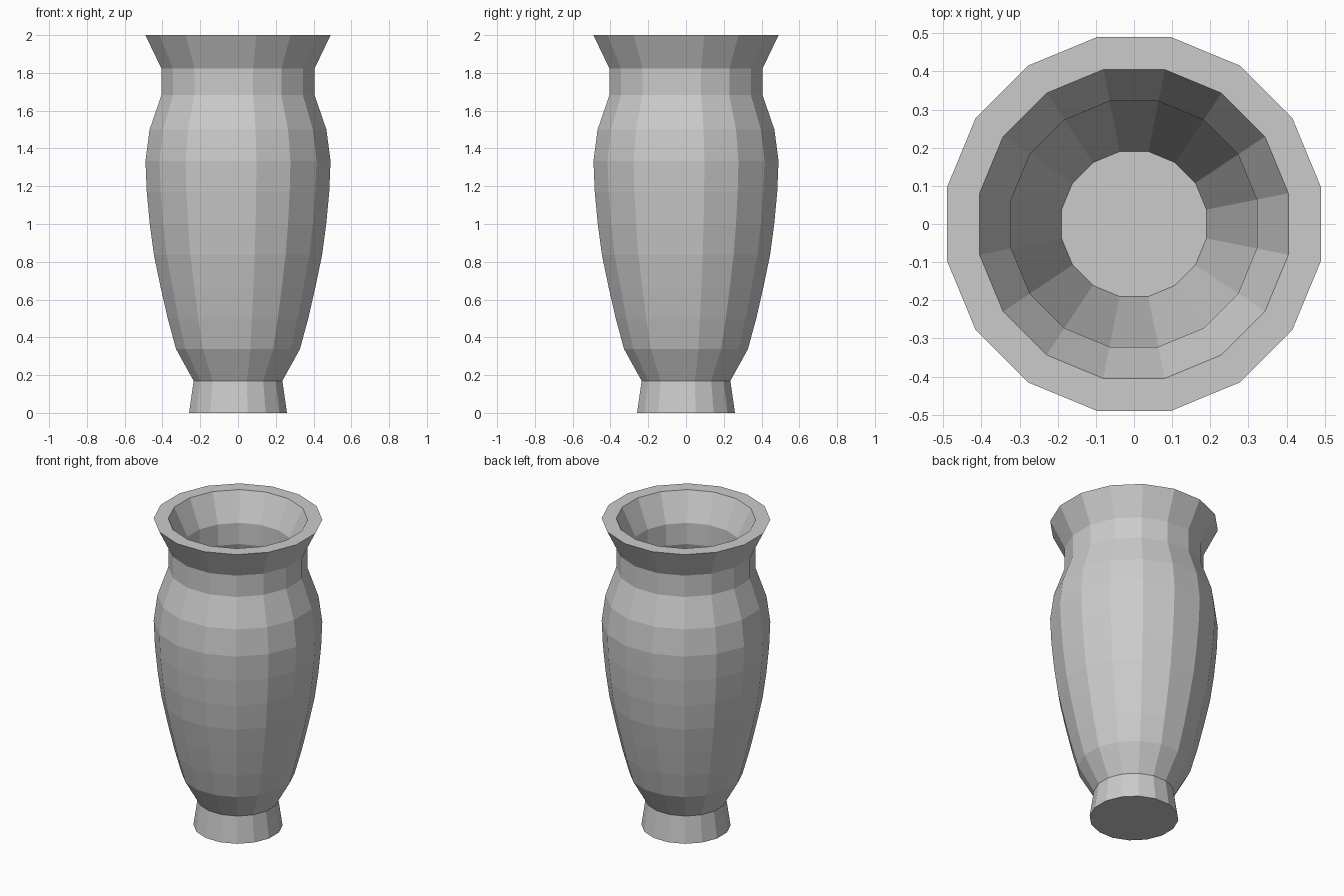
import bpy, bmesh, math

if "Cube" in bpy.data.objects:
    bpy.data.objects.remove(bpy.data.objects["Cube"])

SIDES = 16
FLAT = math.cos(math.pi / SIDES)   # profile widths are measured to the flat-side silhouette

# (half width, height): foot and outer body, flared lip, then down the inside to the floor
outer = [(.259, 0), (.235, .17), (.328, .338), (.372, .5), (.41, .667), (.445, .835),
         (.467, 1.0), (.483, 1.17), (.49, 1.333), (.468, 1.5), (.405, 1.683),
         (.405, 1.822), (.49, 2.0)]
inner = [(.405, 2.0), (.322, 1.822), (.322, 1.683), (.385, 1.5), (.406, 1.333),
         (.4, 1.17), (.362, .835), (.19, .17)]


def lathe(name, profile):
    """Faceted turned solid, capped at both ends of the profile."""
    bm = bmesh.new()
    rings = []
    for w, z in profile:
        r = w / FLAT
        angles = [(i + .5) * math.tau / SIDES for i in range(SIDES)]
        rings.append([bm.verts.new((r * math.cos(a), r * math.sin(a), z)) for a in angles])
    for lo, hi in zip(rings, rings[1:]):
        for i in range(SIDES):
            j = (i + 1) % SIDES
            bm.faces.new((lo[i], lo[j], hi[j], hi[i]))
    bm.faces.new(rings[0][::-1])   # underside of foot
    bm.faces.new(rings[-1])        # inside floor
    bmesh.ops.recalc_face_normals(bm, faces=bm.faces)
    mesh = bpy.data.meshes.new(name)
    bm.to_mesh(mesh)
    bm.free()
    obj = bpy.data.objects.new(name, mesh)
    bpy.context.collection.objects.link(obj)
    return obj


# Hollow vase
lathe("vase", outer + inner)
